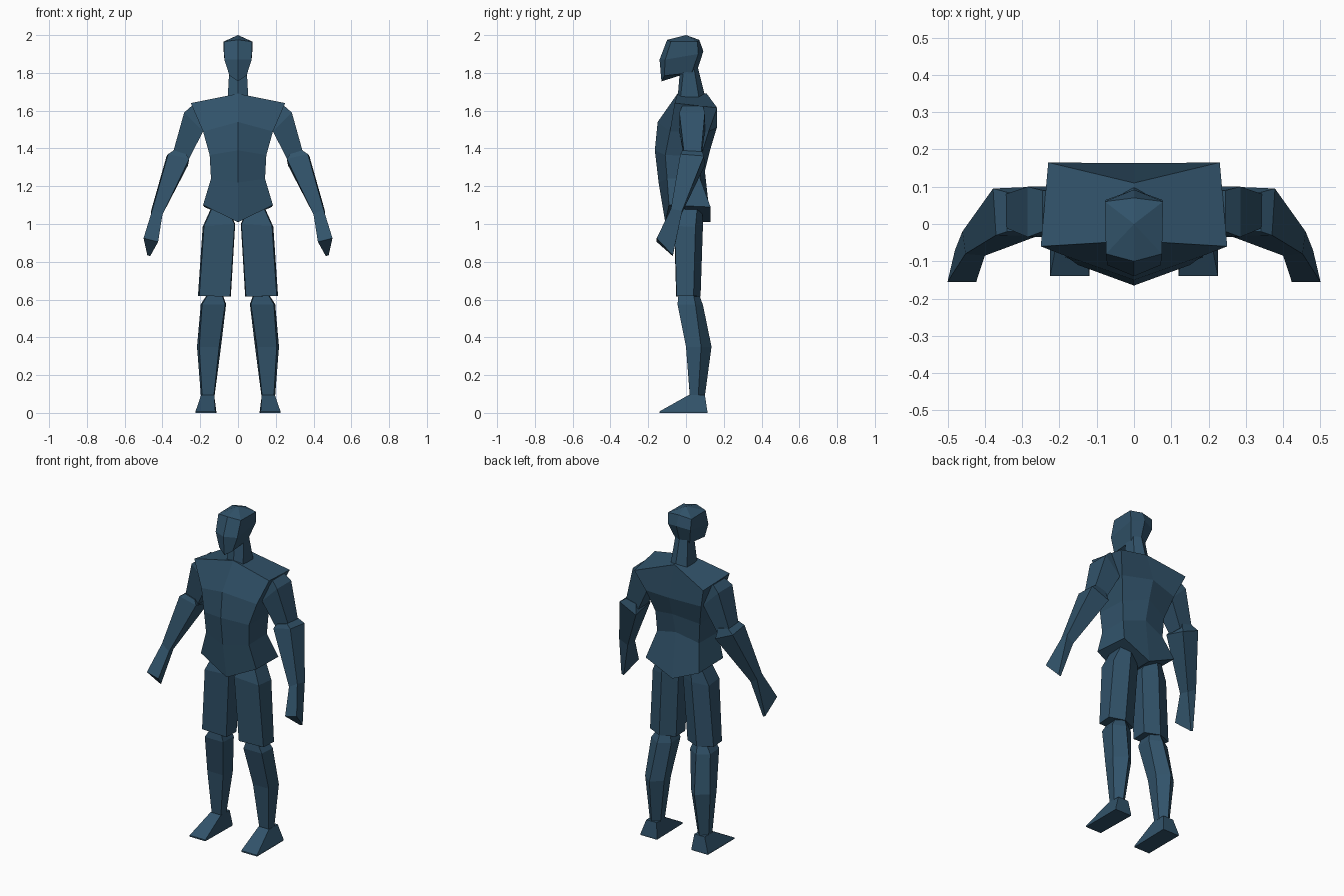
import bpy

blue = bpy.data.materials.new("slate_blue")
blue.diffuse_color = (0.031, 0.086, 0.144, 1)


def loft(name, rings, closed=True, peak=None):
    """Skin rings listed top to bottom, then mirror across x.
    closed=False makes a half body whose open side lies on the centre line."""
    n = len(rings[0])
    verts = [p for ring in rings for p in ring]
    faces = []
    for r in range(len(rings) - 1):
        for i in range(n if closed else n - 1):
            a, b = r * n + i, r * n + (i + 1) % n
            faces.append((a, a + n, b + n, b))
    if peak:
        verts.append(peak)
        faces += [(i, i + 1, len(verts) - 1) for i in range(n - 1)]
    else:
        faces.append(tuple(range(n)))
    last = (len(rings) - 1) * n
    faces.append(tuple(reversed(range(last, last + n))))
    mesh = bpy.data.meshes.new(name)
    mesh.from_pydata(verts, [], faces)
    mesh.materials.append(blue)
    obj = bpy.data.objects.new(name, mesh)
    bpy.context.collection.objects.link(obj)
    mirror = obj.modifiers.new("mirror", 'MIRROR')
    mirror.use_mirror_merge = not closed
    return obj


# Half bodies: front centre, front corner, back corner, back centre
loft("torso", [
    [(0, -.045, 1.69), (.25, -.06, 1.64), (.23, .165, 1.615), (0, .11, 1.69)],
    [(0, -.15, 1.54), (.185, -.085, 1.49), (.185, .12, 1.49), (0, .163, 1.51)],
    [(0, -.165, 1.39), (.15, -.11, 1.365), (.148, .08, 1.36), (0, .13, 1.4)],
    [(0, -.145, 1.22), (.143, -.10, 1.24), (.14, .075, 1.24), (0, .10, 1.28)],
    [(0, -.11, 1.01), (.185, -.09, 1.10), (.178, .13, 1.09), (0, .13, 1.01)],
], closed=False)

loft("neck", [
    [(0, -.03, 1.84), (.045, -.01, 1.84), (.04, .04, 1.84), (0, .06, 1.84)],
    [(0, -.045, 1.66), (.055, -.03, 1.66), (.055, .07, 1.66), (0, .105, 1.66)],
], closed=False)

loft("head", [
    [(0, -.10, 1.975), (.075, -.08, 1.965), (.078, .06, 1.965), (0, .07, 1.975)],
    [(0, -.14, 1.87), (.072, -.11, 1.87), (.075, .065, 1.90), (0, .092, 1.915)],
    [(0, -.13, 1.755), (.045, -.115, 1.785), (.045, .03, 1.80), (0, .06, 1.815)],
], closed=False, peak=(0, 0, 2.0))

# Arms: inner front, outer front, outer back, inner back
loft("upper_arm", [
    [(.18, -.02, 1.60), (.245, -.02, 1.625), (.245, .09, 1.625), (.18, .09, 1.60)],
    [(.185, -.035, 1.49), (.285, -.035, 1.59), (.285, .10, 1.59), (.185, .10, 1.49)],
    [(.262, -.01, 1.34), (.345, -.01, 1.375), (.345, .08, 1.375), (.262, .08, 1.34)],
])
loft("forearm_and_hand", [
    [(.275, -.02, 1.37), (.34, -.02, 1.39), (.34, .085, 1.385), (.275, .085, 1.37)],
    [(.258, -.032, 1.345), (.37, -.03, 1.37), (.378, .095, 1.36), (.265, .10, 1.31)],
    [(.40, -.085, 1.05), (.452, -.08, 1.08), (.46, -.02, 1.07), (.41, -.03, 1.04)],
    [(.423, -.155, .905), (.50, -.155, .925), (.48, -.07, .835), (.465, -.07, .83)],
])

# Legs: inner front, outer front, outer back, back ridge, inner back
loft("thigh", [
    [(.05, -.04, 1.06), (.135, -.04, 1.09), (.14, .06, 1.09), (.09, .085, 1.08), (.04, .06, 1.06)],
    [(.018, -.063, 1.0), (.18, -.06, .99), (.187, .05, .985), (.10, .09, 1.0), (.015, .05, 1.0)],
    [(.042, -.052, .615), (.205, -.05, .62), (.212, .04, .62), (.125, .077, .615), (.038, .04, .615)],
])
loft("shin", [
    [(.085, -.04, .625), (.16, -.04, .625), (.165, .04, .625), (.125, .07, .625), (.08, .04, .625)],
    [(.068, -.045, .575), (.19, -.045, .575), (.197, .05, .575), (.13, .09, .57), (.063, .05, .575)],
    [(.10, .0, .35), (.205, .0, .35), (.217, .08, .35), (.15, .135, .35), (.09, .08, .35)],
    [(.128, .02, .09), (.19, .02, .095), (.197, .065, .095), (.16, .10, .09), (.124, .065, .09)],
])
loft("foot", [
    [(.126, .015, .095), (.195, .015, .095), (.195, .10, .095), (.126, .10, .095)],
    [(.12, -.14, .008), (.225, -.14, .008), (.225, .113, .008), (.115, .113, .008)],
    [(.12, -.14, 0), (.225, -.14, 0), (.225, .113, 0), (.115, .113, 0)],
])
